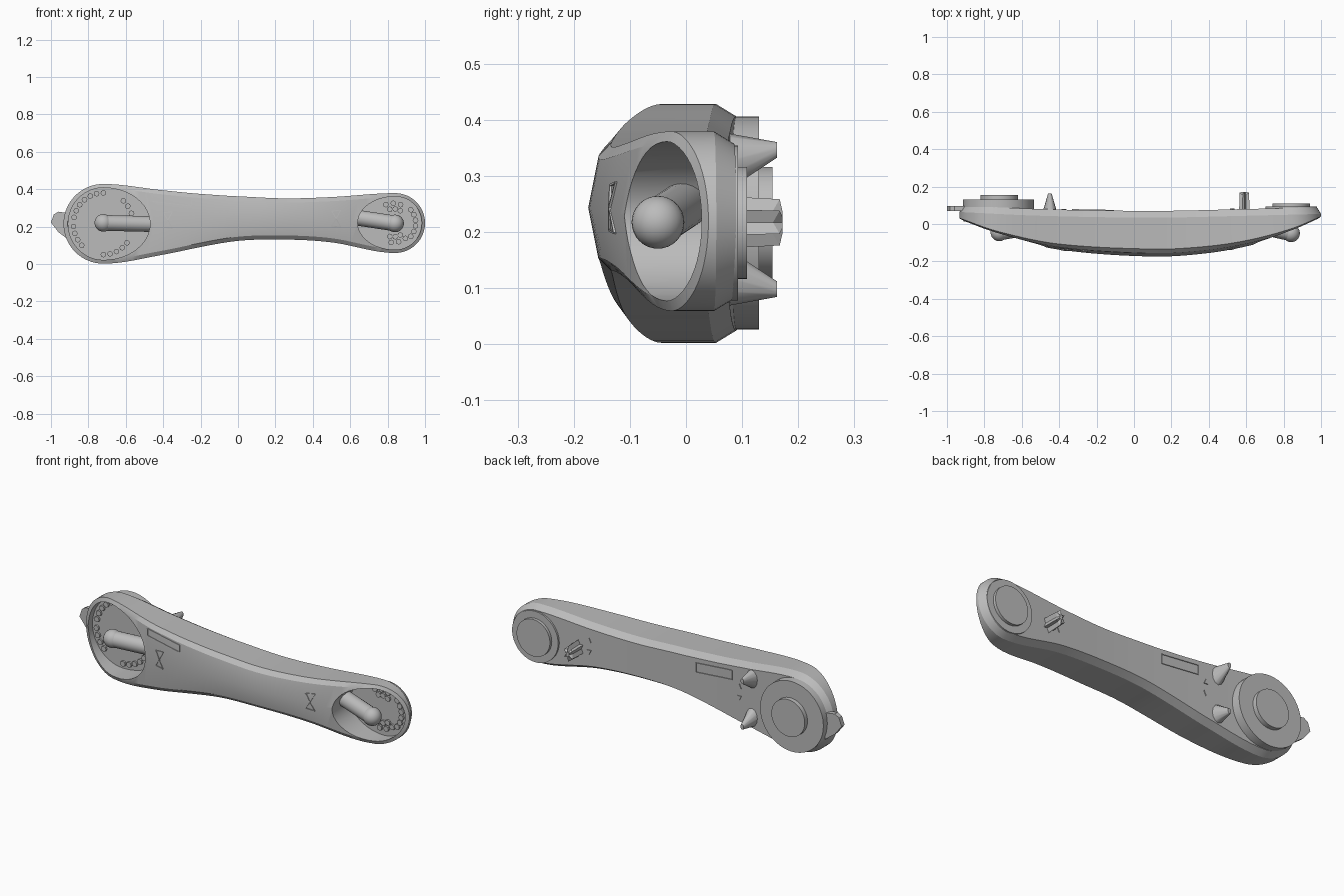
import bpy, bmesh, math
from mathutils import Vector, Matrix

if "Cube" in bpy.data.objects:
    bpy.data.objects.remove(bpy.data.objects["Cube"])

grey = bpy.data.materials.new("plain_grey")
grey.use_nodes = True
grey.diffuse_color = (0.5, 0.5, 0.5, 1)
grey.node_tree.nodes["Principled BSDF"].inputs["Base Color"].default_value = (0.5, 0.5, 0.5, 1)


def shade(ob, degrees):
    bpy.ops.object.select_all(action='DESELECT')
    ob.select_set(True)
    bpy.context.view_layer.objects.active = ob
    bpy.ops.object.shade_smooth_by_angle(angle=math.radians(degrees))


def finish(bm, name, smooth=30):
    bmesh.ops.recalc_face_normals(bm, faces=bm.faces)
    if bm.calc_volume(signed=True) < 0:
        bmesh.ops.reverse_faces(bm, faces=bm.faces)
    mesh = bpy.data.meshes.new(name)
    bm.to_mesh(mesh)
    bm.free()
    mesh.materials.append(grey)
    ob = bpy.data.objects.new(name, mesh)
    bpy.context.collection.objects.link(ob)
    if smooth:
        shade(ob, smooth)
    return ob


def curve(keys, x):
    """Catmull-Rom interpolation through (x, value) keys."""
    x = min(max(x, keys[0][0]), keys[-1][0])
    i = max(k for k in range(len(keys) - 1) if keys[k][0] <= x)
    (x0, v0), (x1, v1) = keys[i], keys[i + 1]

    def slope(k):
        if k in (0, len(keys) - 1):
            return 0 if keys is HALF or keys is MID else (v1 - v0) / (x1 - x0)
        return (keys[k + 1][1] - keys[k - 1][1]) / (keys[k + 1][0] - keys[k - 1][0])
    d = x1 - x0
    t = (x - x0) / d
    return ((2*t**3 - 3*t**2 + 1) * v0 + (t**3 - 2*t**2 + t) * d * slope(i)
            + (3*t**2 - 2*t**3) * v1 + (t**3 - t**2) * d * slope(i + 1))


# Arm profile along x: half height, centre height, front and back depth, front edge rounding
LX, LR, RX, RR = -0.72, 0.213, 0.84, 0.16
HALF = [(LX, LR), (-0.4, 0.172), (-0.2, 0.142), (0, 0.119), (0.25, 0.11), (0.5, 0.121), (RX, RR)]
MID = [(LX, 0.215), (-0.4, 0.222), (0, 0.243), (0.25, 0.241), (0.5, 0.237), (RX, 0.219)]
FRONT = [(-0.93, 0.02), (LX, -0.06), (-0.4, -0.137), (0.1, -0.174), (0.4, -0.155),
         (0.64, -0.11), (RX, -0.045), (1, 0.03)]
BACK = [(-0.93, 0.1), (-0.5, 0.08), (0.1, 0.07), (0.6, 0.08), (1, 0.09)]
EDGE = [(-0.93, 0.01), (-0.4, 0.03), (0.1, 0.04), (0.64, 0.03), (1, 0.01)]
INSET, RIDGE = 0.022, 0.45


def outline(c):
    """Stations (x, half height) of the arm outline shrunk by c."""
    pts = []
    for i in range(16):
        a = math.pi - i / 16 * math.pi / 2
        pts.append((LX + (LR - c) * math.cos(a), (LR - c) * math.sin(a)))
    for i in range(41):
        x = LX + (RX - LX) * i / 40
        pts.append((x, curve(HALF, x) - c))
    for i in range(15, -1, -1):
        a = i / 16 * math.pi / 2
        pts.append((RX + (RR - c) * math.cos(a), (RR - c) * math.sin(a)))
    return pts


def arm():
    bm = bmesh.new()
    rings = []
    for (xo, ho), (xi, hi) in zip(outline(0), outline(INSET)):
        fi, bi = curve(FRONT, xi), curve(BACK, xi)
        fo, bo = curve(FRONT, xo) + curve(EDGE, xo), curve(BACK, xo) - 0.036
        ridge = RIDGE * curve(EDGE, xi)
        half = [(xi, fi, 0), (xi, fi + ridge, hi), (xo, fo, ho), (xo, bo, ho), (xi, bi, hi), (xi, bi, 0)]
        loop = half + [(x, y, -h) for x, y, h in half[4:0:-1]]
        rings.append([bm.verts.new((x, y, curve(MID, x) + h)) for x, y, h in loop])
    for a, b in zip(rings, rings[1:]):
        for k in range(len(a)):
            n = (k + 1) % len(a)
            bm.faces.new((a[k], a[n], b[n], b[k]))
    bmesh.ops.remove_doubles(bm, verts=bm.verts, dist=1e-5)
    return finish(bm, "arm", 0)


def prism(name, points, y0, y1, smooth=30):
    """Extrude an (x, z) outline along y."""
    bm = bmesh.new()
    near, far = [[bm.verts.new((x, y, z)) for x, z in points] for y in (y0, y1)]
    bm.faces.new(near)
    bm.faces.new(far)
    for k in range(len(points)):
        bm.faces.new((near[k], near[k - 1], far[k - 1], far[k]))
    return finish(bm, name, smooth)


def ellipse(x, z, left, right, rz, n=48):
    out = []
    for i in range(n):
        c, s = math.cos(2 * math.pi * i / n), math.sin(2 * math.pi * i / n)
        out.append((x + c * (right if c > 0 else left), z + s * rz))
    return out


body = arm()

# Hollow a pocket into the front of each end
pockets = [ellipse(LX, 0.215, 0.188, 0.25, 0.193), ellipse(RX, 0.219, 0.2, 0.143, 0.142)]
for points in pockets:
    cutter = prism("pocket_cutter", points, -0.4, 0.05, 0)
    cutter.hide_render = True
    mod = body.modifiers.new("pocket", 'BOOLEAN')
    mod.operation, mod.solver, mod.object = 'DIFFERENCE', 'EXACT', cutter
    bpy.context.view_layer.objects.active = body
    bpy.ops.object.modifier_apply(modifier=mod.name)
    bpy.data.objects.remove(cutter)
shade(body, 28)


# Round-ended pegs standing in the pockets
def peg(name, ball, root):
    bm = bmesh.new()
    ball, root = Vector(ball), Vector(root)
    bmesh.ops.create_uvsphere(bm, u_segments=24, v_segments=16, radius=0.047, matrix=Matrix.Translation(ball))
    d = root - ball
    m = Matrix.Translation((ball + root) / 2) @ d.to_track_quat('Z', 'Y').to_matrix().to_4x4()
    bmesh.ops.create_cone(bm, cap_ends=True, segments=24, radius1=0.042, radius2=0.042, depth=d.length, matrix=m)
    finish(bm, name)


peg("left_peg", (-0.72, -0.045, 0.22), (-0.44, 0.0, 0.213))
peg("right_peg", (0.84, -0.05, 0.217), (0.62, 0.0, 0.25))

# Stepped round caps on the back
for name, x, z, r, y in (("large_cap", -0.725, 0.216, 0.19, 0.13), ("large_cap_step", LX, 0.216, 0.1, 0.154),
                         ("small_cap", RX, 0.216, 0.138, 0.093), ("small_cap_step", RX, 0.216, 0.1, 0.109)):
    prism(name, ellipse(x, z, r, r, r), 0.06, y)

# Bead studs around the pocket floors
beads = [(LX + 0.16 * math.cos(a), 0.215 + 0.165 * math.sin(a)) for a in
         [math.radians(d) for d in (*range(90, 171, 13), *range(185, 230, 13), *range(270, 330, 13), 20, 35, 48)]]
for row, r in enumerate((0.075, 0.105)):
    for d in (60, 82, 104, 256, 278, 300):
        a = math.radians(d + row * 8)
        beads.append((0.83 + r * math.cos(a), 0.22 + r * math.sin(a)))
beads += [(RX + 0.11 * math.cos(math.radians(d)), 0.219 + 0.11 * math.sin(math.radians(d))) for d in range(-40, 50, 16)]
for x, z in beads:
    prism("bead_stud", ellipse(x, z, 0.015, 0.015, 0.015, 8), 0.04, 0.052)

# Pair of blunt fins beside the large cap
for side in (1, -1):
    bm = bmesh.new()
    bmesh.ops.create_cone(bm, cap_ends=True, segments=12, radius1=0.056, radius2=0.014, depth=0.1,
                          matrix=Matrix.Rotation(-math.pi / 2, 4, 'X'))
    for v in bm.verts:
        lift = 0.024 * (v.co.y + 0.05) / 0.1
        v.co = Vector((v.co.x * 0.7 - 0.45, v.co.y + 0.112, 0.222 + side * (0.1 + v.co.z + lift)))
    finish(bm, "back_fin", 50)

# Star-shaped spike beside the small cap
bm = bmesh.new()
rows = []
for y, s in ((0.06, 0.85), (0.155, 0.75), (0.172, 0.35)):
    row = []
    for i in range(12):
        a, r = i * math.pi / 6, (0.055 if i % 2 else 0.032) * s
        tip = 0.012 if i % 2 and s == 0.75 else 0
        row.append(bm.verts.new((0.59 + 0.7 * r * math.cos(a), y + tip, 0.217 + r * math.sin(a))))
    rows.append(row)
for a, b in zip(rows, rows[1:]):
    for k in range(12):
        bm.faces.new((a[k], a[k - 1], b[k - 1], b[k]))
bm.faces.new(rows[0])
bm.faces.new(rows[-1])
finish(bm, "star_spike", 0)

# Pointed tab at the large end
prism("end_tab", [(-0.9, 0.27), (-0.96, 0.28), (-0.985, 0.265), (-1, 0.222), (-0.96, 0.17), (-0.9, 0.125)],
      0.07, 0.096, 0)


# Thin raised marks that follow the arm surface
def mark(name, points, back=False):
    bm = bmesh.new()
    loops = []
    for out in (0.004, -0.004):
        loop = []
        for x, z in points:
            slope = RIDGE * curve(EDGE, x) * abs(z - curve(MID, x)) / (curve(HALF, x) - INSET)
            y = curve(BACK, x) + out if back else curve(FRONT, x) + slope - out
            loop.append(bm.verts.new((x, y, z)))
        loops.append(loop)
        bm.faces.new(loop)
    for k in range(len(points)):
        bm.faces.new((loops[0][k], loops[0][k - 1], loops[1][k - 1], loops[1][k]))
    finish(bm, name, 0)


def frame(name, corners, back=False):
    """Thin bars joining the corners."""
    for p, q in zip(corners, corners[1:] + corners[:1]):
        p, q = Vector(p), Vector(q)
        n = (q - p).orthogonal().normalized() * 0.002
        mark(name, [p + n, q + n, q - n, p - n], back)


frame("front_panel_frame", [(-0.46, 0.37), (-0.25, 0.345), (-0.25, 0.31), (-0.46, 0.335)])
frame("back_panel_frame", [(-0.33, 0.34), (-0.11, 0.32), (-0.11, 0.27), (-0.33, 0.29)], True)
for x, z in ((-0.375, 0.235), (0.525, 0.243)):
    for s in (1, -1):
        frame("hourglass_mark", [(x, z), (x + 0.024, z + s * 0.045), (x - 0.024, z + s * 0.04)])
        mark("back_tick", [(x - 0.012, z + s * 0.02), (x + 0.012, z + s * 0.02), (x, z + s * 0.045)], True)
